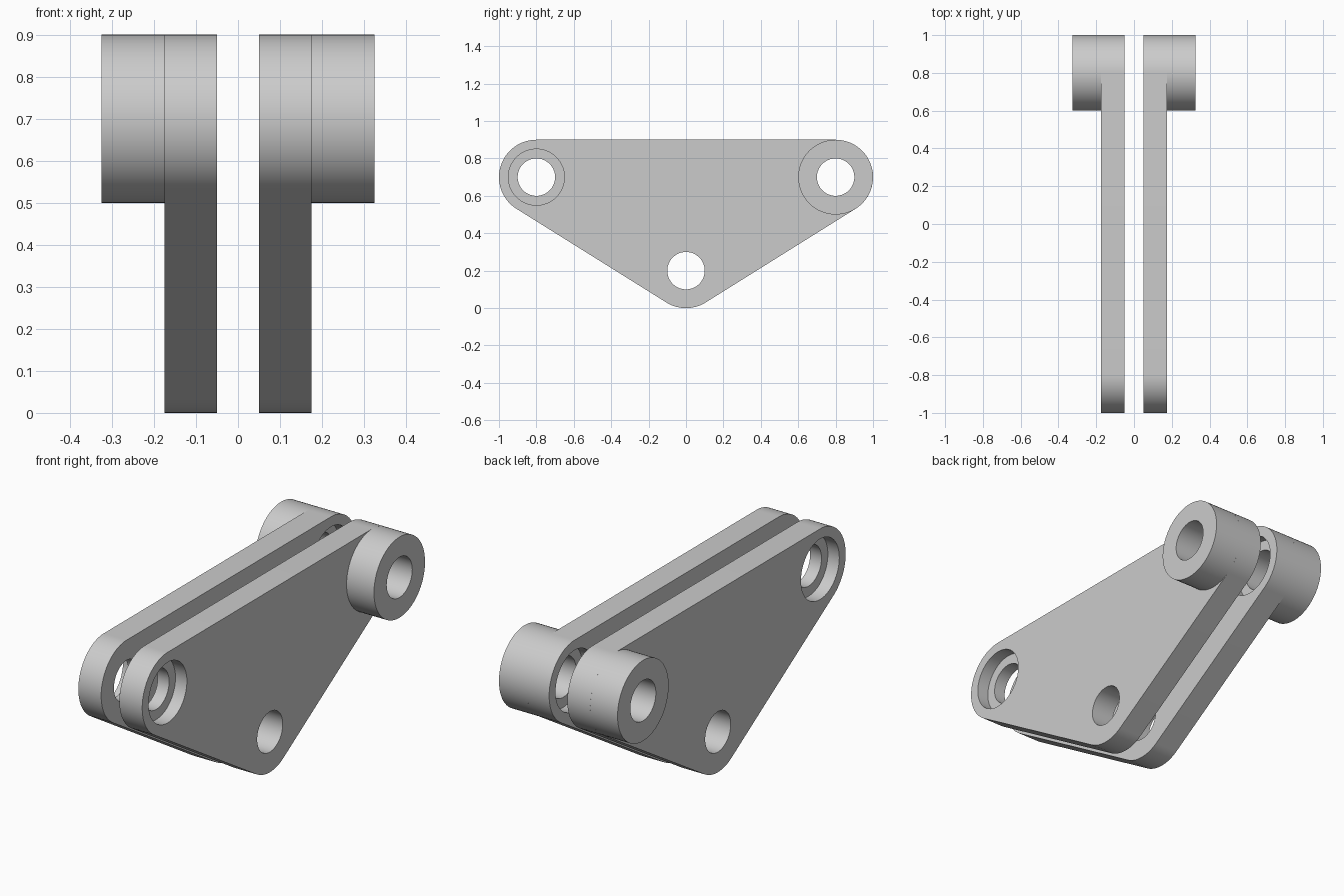
import bpy, bmesh
from math import sin, cos, pi, atan2, hypot

if "Cube" in bpy.data.objects:
    bpy.data.objects.remove(bpy.data.objects["Cube"])

grey = bpy.data.materials.new("plain grey")
grey.use_nodes = True
colour = (0.6, 0.6, 0.6, 1)
grey.diffuse_color = colour
grey.node_tree.nodes["Principled BSDF"].inputs["Base Color"].default_value = colour

# Plate and joint dimensions; pivots are (y, z)
FRONT, BACK, BOTTOM = (-0.8, 0.7), (0.8, 0.7), (0, 0.2)
ROUND, BORE, RECESS = 0.2, 0.1, 0.15
INNER, OUTER, TIP = 0.05, 0.175, 0.325
DEPTH = 0.0625
OVER = 0.02


def arc(centre, radius, start, end, steps):
    angles = [start + (end - start) * i / steps for i in range(steps + 1)]
    return [(centre[0] + radius * cos(a), centre[1] + radius * sin(a)) for a in angles]


def circle(centre, radius):
    return arc(centre, radius, 0, 2 * pi, 64)[:-1]


def prism(name, outline, x0, x1):
    """Extrude a closed (y, z) outline from x0 to x1."""
    bm = bmesh.new()
    face = bm.faces.new([bm.verts.new((x0, y, z)) for y, z in outline])
    grown = bmesh.ops.extrude_face_region(bm, geom=[face])["geom"]
    bmesh.ops.translate(bm, vec=(x1 - x0, 0, 0),
                        verts=[v for v in grown if isinstance(v, bmesh.types.BMVert)])
    bmesh.ops.recalc_face_normals(bm, faces=bm.faces)
    mesh = bpy.data.meshes.new(name)
    bm.to_mesh(mesh)
    bm.free()
    mesh.materials.append(grey)
    obj = bpy.data.objects.new(name, mesh)
    bpy.context.collection.objects.link(obj)
    return obj


def select(obj):
    bpy.ops.object.select_all(action="DESELECT")
    obj.select_set(True)
    bpy.context.view_layer.objects.active = obj


def drill(obj, centre, radius, x0, x1):
    """Cut a round hole along x."""
    cutter = prism("cutter", circle(centre, radius), x0, x1)
    cutter.hide_render = True
    mod = obj.modifiers.new("hole", "BOOLEAN")
    mod.operation, mod.solver, mod.object = "DIFFERENCE", "EXACT", cutter
    select(obj)
    bpy.ops.object.modifier_apply(modifier=mod.name)
    bpy.data.objects.remove(cutter)


# Rounded triangle: three arcs joined by their common tangents
slope = atan2(FRONT[1] - BOTTOM[1], BACK[0])
outline = (arc(BACK, ROUND, slope - pi / 2, pi / 2, 40)
           + arc(FRONT, ROUND, pi / 2, 3 * pi / 2 - slope, 40)
           + arc(BOTTOM, ROUND, 3 * pi / 2 - slope, 3 * pi / 2 + slope, 20))

for side, s in (("left", 1), ("right", -1)):
    # Side plate with three through holes, an outer front recess and inner back recess
    plate = prism(side + "_plate", outline, s * INNER, s * OUTER)
    for pivot in (FRONT, BACK, BOTTOM):
        drill(plate, pivot, BORE, s * (INNER - OVER), s * (OUTER + OVER))
    drill(plate, FRONT, RECESS, s * (OUTER - DEPTH), s * (OUTER + OVER))
    drill(plate, BACK, RECESS, s * (INNER - OVER), s * (INNER + DEPTH))

    # Hollow boss on the outer face
    boss = prism(side + "_boss", circle(BACK, ROUND), s * OUTER, s * TIP)
    drill(boss, BACK, BORE, s * (OUTER - OVER), s * (TIP + OVER))

    for obj in (plate, boss):
        select(obj)
        bpy.ops.object.shade_smooth_by_angle(angle=pi / 6)
